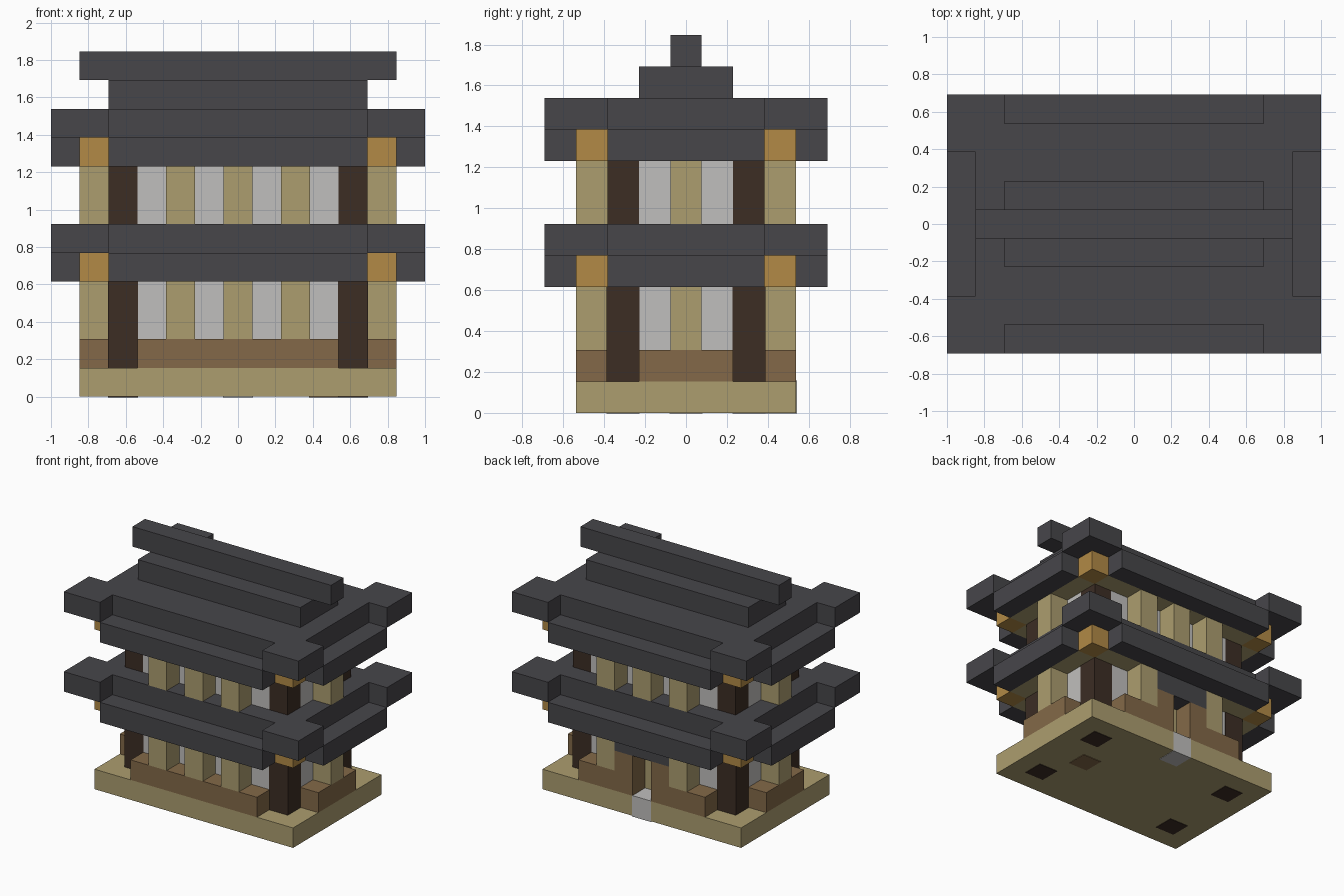
import bpy
import bmesh

if "Cube" in bpy.data.objects:
    bpy.data.objects.remove(bpy.data.objects["Cube"])

U = 2 / 13      # one block
SKIN = 0.025    # small overlap, in blocks, for inlaid blocks


def make_material(name, rgb):
    """Flat material from display colour values."""
    lin = [((c / 255 + 0.055) / 1.055) ** 2.4 for c in rgb] + [1]
    mat = bpy.data.materials.new(name)
    mat.use_nodes = True
    mat.diffuse_color = lin
    bsdf = mat.node_tree.nodes["Principled BSDF"]
    bsdf.inputs["Base Color"].default_value = lin
    bsdf.inputs["Roughness"].default_value = 0.9
    return mat


SLATE = make_material("dark slate", (71, 70, 74))
TAN = make_material("pale tan wood", (172, 157, 111))
BROWN = make_material("brown wood", (131, 105, 72))
DARK = make_material("dark timber", (60, 45, 36))
PLASTER = make_material("light plaster", (192, 191, 189))
AMBER = make_material("amber wood", (178, 138, 70))


def blocks(name, mat, boxes, grow=0):
    """One object from boxes of whole blocks: inclusive x, y and z cell ranges."""
    bm = bmesh.new()
    for xs, ys, zs in boxes:
        spans = [(xs[0] - .5, xs[1] + .5), (ys[0] - .5, ys[1] + .5), (zs[0], zs[1] + 1)]
        verts = bmesh.ops.create_cube(bm, size=1)["verts"]
        for v in verts:
            for i, (lo, hi) in enumerate(spans):
                v.co[i] = U * (hi + grow if v.co[i] > 0 else lo - grow)
    mesh = bpy.data.meshes.new(name)
    bm.to_mesh(mesh)
    bm.free()
    mesh.materials.append(mat)
    obj = bpy.data.objects.new(name, mesh)
    bpy.context.collection.objects.link(obj)
    return obj


def at(n):
    return (n, n)


SIDES = (-1, 1)
CORNERS = [(sx, sy) for sx in SIDES for sy in SIDES]


def storey(label, z0, z1, back_posts):
    """Plaster walls with outside posts."""
    zs = (z0, z1)
    blocks(label + "_walls", PLASTER,
           [((-3, 3), at(2 * s), zs) for s in SIDES] +
           [(at(4 * s), (-1, 1), zs) for s in SIDES])
    post_zs = (z1 - 1, z1)
    blocks(label + "_posts", TAN,
           [(at(x), at(-3), post_zs) for x in (-2, 0, 2)] +
           [(at(x), at(3), post_zs) for x in back_posts] +
           [(at(5 * s), at(0), post_zs) for s in SIDES])


def roof(label, z):
    """Low eaves, raised corners, corner brackets and a soffit beam."""
    blocks(label + "_eaves", SLATE,
           [((-4, 4), at(4 * s), at(z)) for s in SIDES] +
           [(at(6 * s), (-2, 2), at(z)) for s in SIDES])
    blocks(label + "_deck", SLATE, [((-5, 5), (-3, 3), at(z + 1))])
    corner_boxes = []
    for sx, sy in CORNERS:
        corner_boxes.append((sorted((5 * sx, 6 * sx)), at(4 * sy), at(z + 1)))
        corner_boxes.append((at(6 * sx), at(3 * sy), at(z + 1)))
    blocks(label + "_raised_corners", SLATE, corner_boxes)
    blocks(label + "_corner_brackets", AMBER,
           [(at(5 * sx), at(3 * sy), at(z)) for sx, sy in CORNERS])
    blocks(label + "_soffit_beams", TAN,
           [((-4, 4), at(3 * s), at(z)) for s in SIDES] +
           [(at(5 * s), (-2, 2), at(z)) for s in SIDES])


# Base with its inlaid blocks
blocks("base", TAN, [((-5, 5), (-3, 3), at(0))])
blocks("door_step", PLASTER, [(at(0), at(3), at(0))], SKIN)
blocks("floor_inlay", BROWN, [(at(3), at(0), at(0))], SKIN)

# Corner pillars through both storeys
blocks("lower_pillars", DARK, [(at(4 * sx), at(2 * sy), (0, 4)) for sx, sy in CORNERS], SKIN)
blocks("upper_pillars", DARK, [(at(4 * sx), at(2 * sy), (6, 8)) for sx, sy in CORNERS])

# Low outer sill, open at the back doorway
blocks("sill", BROWN,
       [((-3, 3), at(-3), at(1)), ((-3, -1), at(3), at(1)), ((1, 3), at(3), at(1))] +
       [(at(5 * s), (-1, 1), at(1)) for s in SIDES])

# Back doorway
blocks("door_jambs", BROWN, [(at(s), at(3), at(2)) for s in SIDES])
blocks("door_lintel", SLATE, [((-1, 1), at(3), at(3))])
blocks("door_panel", TAN, [(at(0), at(2), (1, 2))], SKIN)

# Storeys and roofs
storey("lower", 1, 3, (-2, 2))
roof("lower_roof", 4)
storey("upper", 6, 7, (-2, 0, 2))
roof("upper_roof", 8)

# Stepped ridge
blocks("ridge_base", SLATE, [((-4, 4), (-1, 1), at(10))])
blocks("ridge_cap", SLATE, [((-5, 5), at(0), at(11))])
